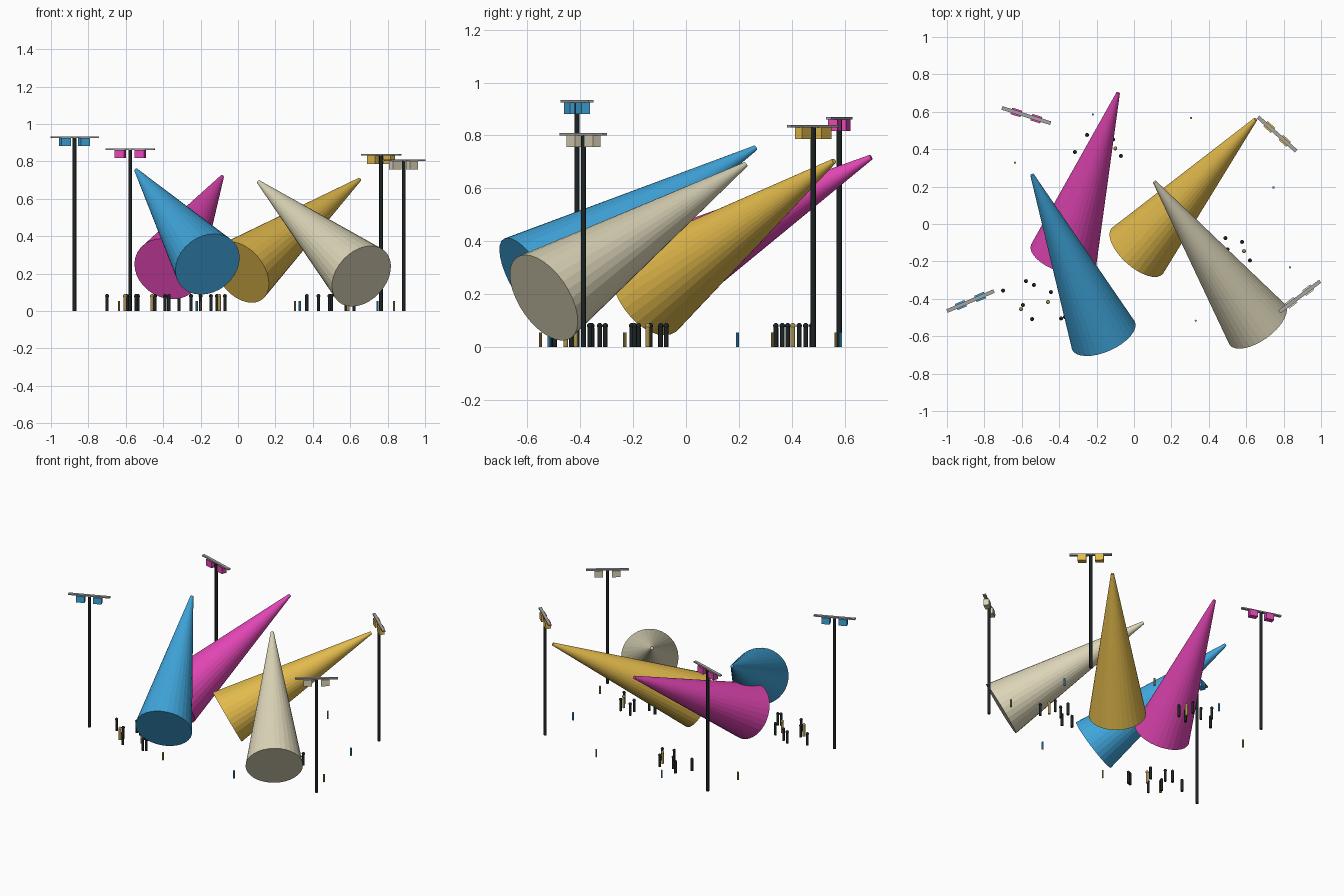
import bpy, math
from mathutils import Vector, Matrix

if "Cube" in bpy.data.objects:
    bpy.data.objects.remove(bpy.data.objects["Cube"])


def mat(name, r, g, b):
    m = bpy.data.materials.new(name)
    lin = lambda c: (c / 255 / 12.92) if c < 11 else ((c / 255 + 0.055) / 1.055) ** 2.4
    m.diffuse_color = (lin(r), lin(g), lin(b), 1)
    m.use_nodes = True
    m.node_tree.nodes["Principled BSDF"].inputs["Base Color"].default_value = m.diffuse_color
    return m


BLUE = mat("beam blue", 64, 166, 220)
PINK = mat("beam pink", 228, 70, 182)
GOLD = mat("beam gold", 226, 186, 76)
CREAM = mat("beam cream", 220, 213, 184)
BLACK = mat("matt black", 28, 34, 34)
GREY = mat("plate grey", 165, 165, 165)
TAN = mat("tan", 172, 146, 78)


def finish(name, m, smooth=False):
    o = bpy.context.object
    o.name = name
    o.data.materials.append(m)
    if smooth:
        bpy.ops.object.shade_smooth_by_angle(angle=math.radians(40))
    return o


def cylinder(name, m, x, y, z0, z1, r, n=12):
    bpy.ops.mesh.primitive_cylinder_add(vertices=n, radius=r, depth=z1 - z0,
                                        location=(x, y, (z0 + z1) / 2))
    return finish(name, m, True)


def box(name, m, loc, size, angle):
    bpy.ops.mesh.primitive_cube_add(size=1)
    o = finish(name, m)
    o.matrix_world = (Matrix.Translation(loc) @ Matrix.Rotation(angle, 4, 'Z')
                      @ Matrix.Diagonal((*size, 1)))


def beam(name, m, base, tip):
    base, tip = Vector(base), Vector(tip)
    d = tip - base
    bpy.ops.mesh.primitive_cone_add(vertices=32, radius1=0.184, radius2=0.01,
                                    depth=d.length, location=(base + tip) / 2,
                                    rotation=d.to_track_quat('Z', 'Y').to_euler())
    finish(name, m)


def tower(name, m, x, y, top, deg):
    a = math.radians(deg)
    cylinder(name + "_pole", BLACK, x, y, 0, top - 0.004, 0.01)
    box(name + "_crossbar", GREY, (x, y, top - 0.004), (0.273, 0.02, 0.009), a)
    for i, s in enumerate((-0.056, 0.056)):
        box(f"{name}_lamp_{i}", m,
            (x + s * math.cos(a), y + s * math.sin(a), top - 0.03),
            (0.055, 0.036, 0.044), a)


# Light beams: wide base, narrow tip
beam("blue_beam", BLUE, (-0.163, -0.597, 0.25), (-0.545, 0.263, 0.753))
beam("pink_beam", PINK, (-0.377, -0.17, 0.225), (-0.085, 0.70, 0.718))
beam("gold_beam", GOLD, (0.017, -0.145, 0.207), (0.65, 0.56, 0.703))
beam("cream_beam", CREAM, (0.66, -0.538, 0.186), (0.11, 0.225, 0.69))

# Lamp towers
tower("blue_tower", BLUE, -0.874, -0.412, 0.933, 23)
tower("pink_tower", PINK, -0.576, 0.58, 0.869, -17.4)
tower("gold_tower", GOLD, 0.765, 0.481, 0.839, -41.7)
tower("cream_tower", CREAM, 0.886, -0.388, 0.809, 36.9)

# Small figures standing in groups: body and round head
dark = [(-.70, -.356), (-.578, -.305), (-.535, -.326), (-.444, -.364), (-.594, -.433),
        (-.545, -.508), (-.39, -.505), (-.37, -.497),
        (-.316, .385), (-.251, .476), (-.07, .364), (-.112, .453), (-.145, .34), (-.2, .428),
        (.489, -.075), (.578, -.096), (.62, -.195), (.368, -.18), (.43, -.205), (.50, -.135)]
tan = [(-.46, -.417), (-.604, -.455), (-.10, .404), (.588, -.145)]
for m, label, spots in ((BLACK, "dark", dark), (TAN, "tan", tan)):
    for i, (x, y) in enumerate(spots):
        cylinder(f"{label}_figure_body_{i}", m, x, y, 0, 0.074, 0.009, 10)
        bpy.ops.mesh.primitive_uv_sphere_add(segments=12, ring_count=8, radius=0.0105,
                                             location=(x, y, 0.08))
        finish(f"{label}_figure_head_{i}", m, True)

# Short loose posts
posts = [(TAN, -.636, .328), (TAN, .305, .567), (TAN, .834, -.232), (TAN, -.2, -.55),
         (BLUE, -.22, .585), (BLUE, .746, .195), (BLUE, .33, -.517)]
for i, (m, x, y) in enumerate(posts):
    cylinder(f"short_post_{i}", m, x, y, 0, 0.054, 0.006, 8)
